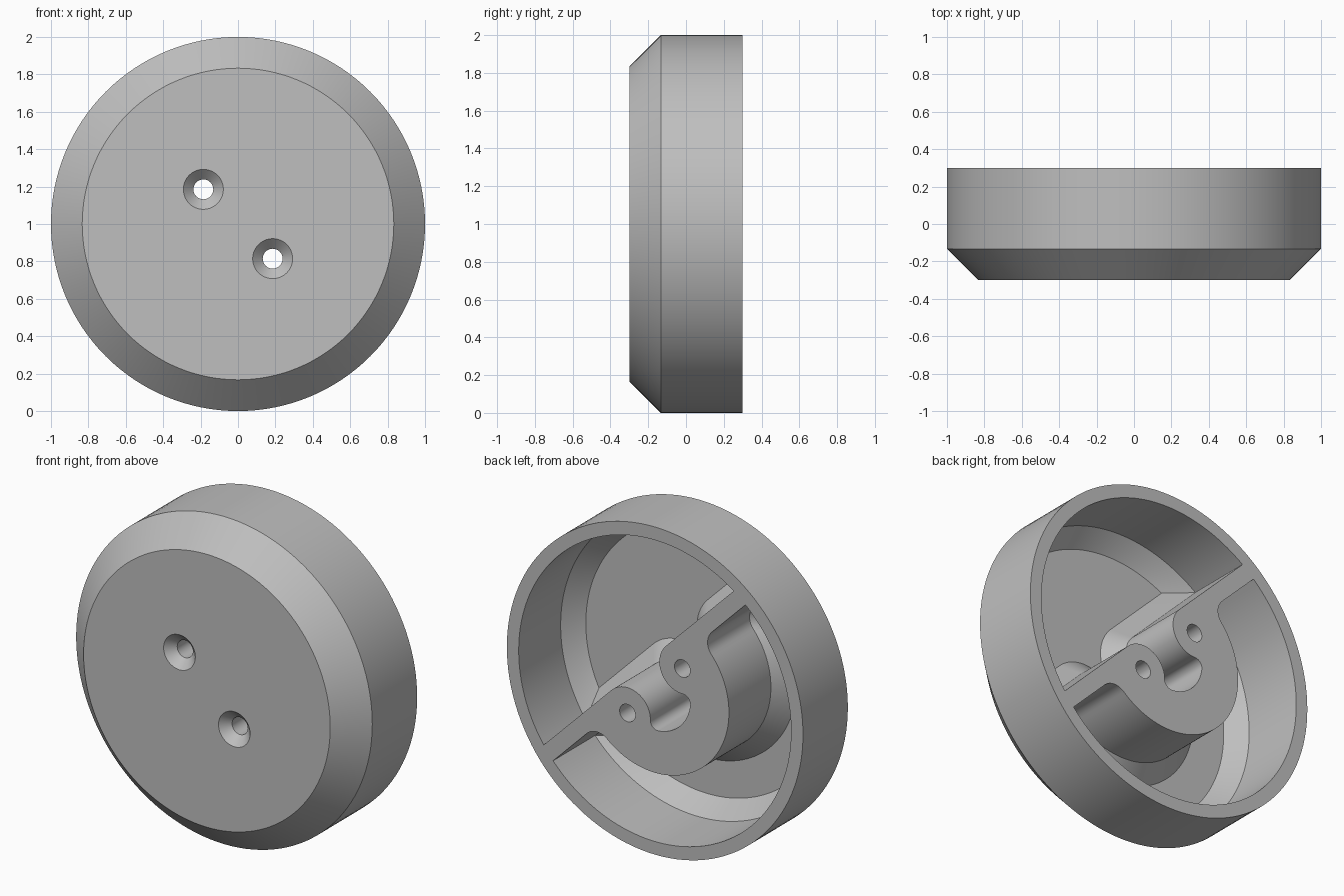
import bpy, bmesh, math
from mathutils import Vector

if "Cube" in bpy.data.objects:
    bpy.data.objects.remove(bpy.data.objects["Cube"])

BACK, FRONT = 0.3, -0.3
RIM = 0.92          # inner radius of the rim
FLARE = 0.1         # chamfer around the pocket floors
FLOOR = -0.205
SCREW = 0.262       # screw distance from the centre

grey = bpy.data.materials.new("plain_grey")
grey.use_nodes = True
color = (0.52, 0.52, 0.52, 1)
grey.diffuse_color = color
grey.node_tree.nodes["Principled BSDF"].inputs["Base Color"].default_value = color


def to_world(p, q, y):
    """p runs along the diagonal bar, q across it."""
    s = math.sqrt(0.5)
    return Vector(((q - p) * s, y, 1 + (p + q) * s))


def loft(name, loops):
    """Closed solid through matching loops of points."""
    bm = bmesh.new()
    rings = [[bm.verts.new(v) for v in loop] for loop in loops]
    for a, b in zip(rings, rings[1:]):
        for i in range(len(a)):
            j = (i + 1) % len(a)
            bm.faces.new((a[i], a[j], b[j], b[i]))
    bm.faces.new(rings[0])
    bm.faces.new(rings[-1])
    bmesh.ops.remove_doubles(bm, verts=bm.verts, dist=1e-5)
    bmesh.ops.recalc_face_normals(bm, faces=bm.faces)
    mesh = bpy.data.meshes.new(name)
    bm.to_mesh(mesh)
    bm.free()
    mesh.materials.append(grey)
    obj = bpy.data.objects.new(name, mesh)
    bpy.context.collection.objects.link(obj)
    return obj


def arc(cp, cq, r, start, end, n):
    return [(cp + r * math.cos(start + (end - start) * i / n),
             cq + r * math.sin(start + (end - start) * i / n)) for i in range(n + 1)]


def turned(name, profile, p=0, n=128):
    """Round solid about the y direction from (radius, y) pairs."""
    return loft(name, [[to_world(a, b, y) for a, b in arc(p, 0, r, 0, math.tau, n)[:-1]]
                       for r, y in profile])


def mirrored(half):
    return half + [(-p, q) for p, q in reversed(half[1:-1])]


def upper_outline(k):
    """Pocket that runs around the screw bosses, shrunk by k."""
    rim, boss, inner = RIM - k, 0.155 + k, 0.24 - k
    f = max(0.05 - k, 0)
    d1, d2 = inner - f, boss + f
    cp = (d1 * d1 - d2 * d2 + SCREW * SCREW) / (2 * SCREW)
    cq = -math.sqrt(d1 * d1 - cp * cp)
    to_boss = math.atan2(-cq, SCREW - cp)
    out = math.atan2(cq, cp)
    half = arc(0, 0, rim, math.pi / 2, math.asin(boss / rim), 40)
    half += arc(SCREW, 0, boss, math.pi / 2, to_boss + math.pi, 28)
    half += arc(cp, cq, f, to_boss, out, 10)[1:]
    half += arc(0, 0, inner, out, -math.pi / 2, 10)[1:]
    return mirrored(half)


def lower_outline(k):
    """Pocket that runs around the half-round hub, shrunk by k."""
    rim, hub, edge = RIM - k, 0.5 + k, 0.054 - k
    f = max(0.1 - k, 0)
    cq = edge - f
    cp = math.sqrt((hub + f) ** 2 - cq * cq)
    ang = math.atan2(cq, cp)
    half = arc(0, 0, hub, -math.pi / 2, ang, 36)
    half += arc(cp, cq, f, ang + math.pi, math.pi / 2, 10)[1:]
    half += arc(0, 0, rim, math.asin(edge / rim), -math.pi / 2, 40)
    return mirrored(half)


def pocket(name, outline):
    levels = [(0, BACK + 0.1), (0, FLOOR + FLARE), (FLARE, FLOOR)]
    return loft(name, [[to_world(p, q, y) for p, q in outline(k)] for k, y in levels])


# Outer drum with the chamfered front
body = turned("round_body", [(1, BACK), (1, -0.133), (0.833, FRONT)])

# Pockets and countersunk screw holes
cutters = [pocket("upper_pocket", upper_outline), pocket("lower_pocket", lower_outline)]
for side in (-1, 1):
    cutters.append(turned("screw_hole", [(0.053, BACK + 0.1), (0.053, FRONT + 0.054),
                                         (0.107, FRONT), (0.107, FRONT - 0.1)],
                          side * SCREW, 48))

bpy.ops.object.select_all(action='DESELECT')
bpy.context.view_layer.objects.active = body
body.select_set(True)
for cutter in cutters:
    cutter.hide_render = True
    mod = body.modifiers.new("cut", 'BOOLEAN')
    mod.operation = 'DIFFERENCE'
    mod.solver = 'EXACT'
    mod.object = cutter
    bpy.ops.object.modifier_apply(modifier=mod.name)
    bpy.data.objects.remove(cutter)

bpy.ops.object.shade_smooth_by_angle(angle=math.radians(25))
